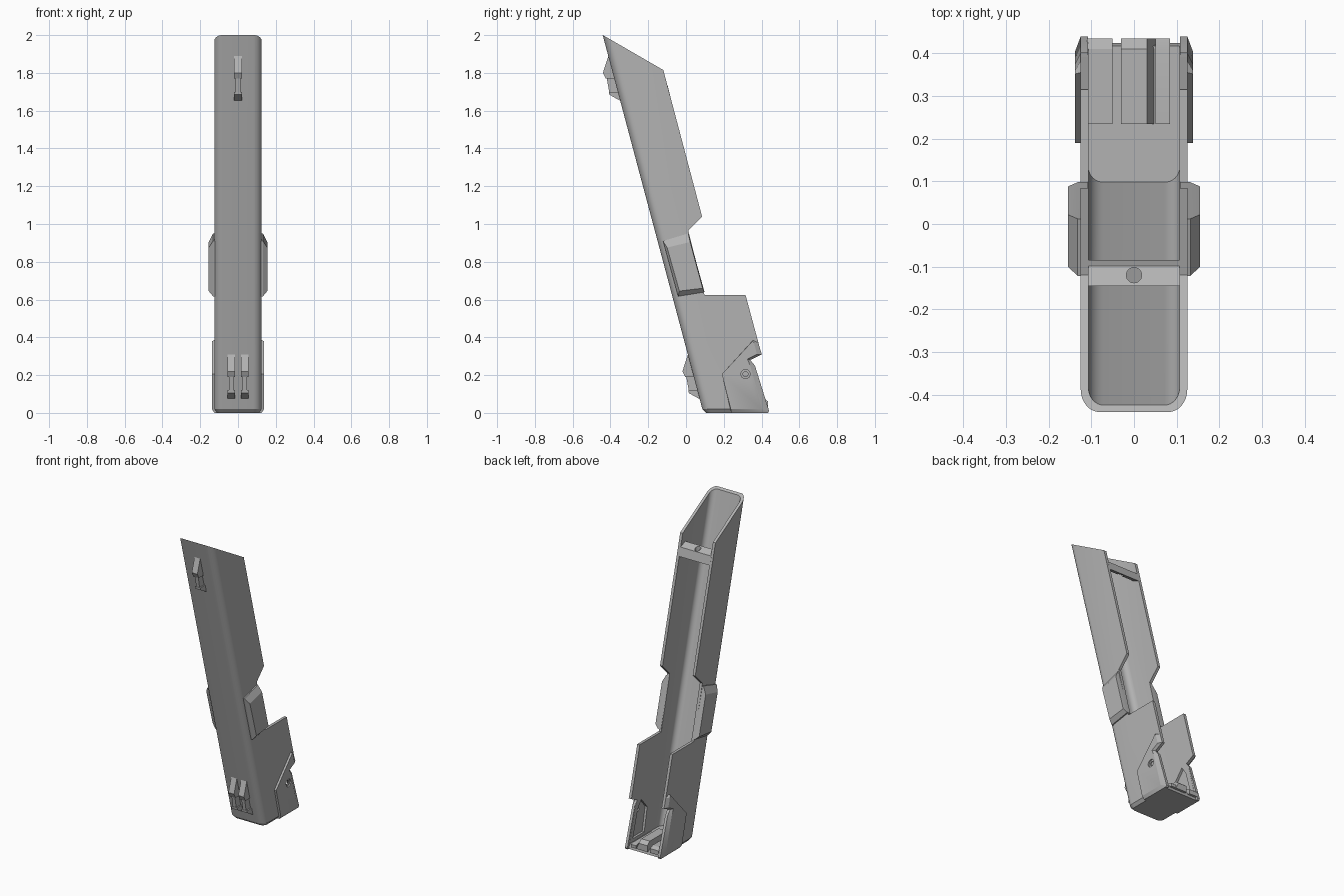
import bpy, bmesh, math

old = bpy.data.objects.get("Cube")
if old:
    bpy.data.objects.remove(old, do_unlink=True)

grey = bpy.data.materials.new("plain_grey")
grey.use_nodes = True
COLOUR = (0.45, 0.45, 0.45, 1)
grey.diffuse_color = COLOUR
grey.node_tree.nodes["Principled BSDF"].inputs["Base Color"].default_value = COLOUR

LEAN = 0.2665      # backward run per unit of height
FRONT = 0.092      # front face position at the ground


def loft(name, rings):
    """Join rings of equal point count into a closed solid."""
    bm = bmesh.new()
    loops = [[bm.verts.new(p) for p in ring] for ring in rings]
    n = len(loops[0])
    for a, b in zip(loops, loops[1:]):
        for i in range(n):
            j = (i + 1) % n
            bm.faces.new((a[i], a[j], b[j], b[i]))
    bm.faces.new(loops[0][::-1])
    bm.faces.new(loops[-1])
    bmesh.ops.recalc_face_normals(bm, faces=bm.faces[:])
    mesh = bpy.data.meshes.new(name)
    bm.to_mesh(mesh)
    bm.free()
    obj = bpy.data.objects.new(name, mesh)
    mesh.materials.append(grey)
    bpy.context.collection.objects.link(obj)
    return obj


def slab(name, layers):
    """Side profiles (y, z) stacked at given x positions."""
    return loft(name, [[(x, y, z) for y, z in prof] for x, prof in layers])


def section(z, half, front, radius):
    """Horizontal slice with rounded front corners, sheared with the lean."""
    y0 = FRONT - LEAN * z + front
    right = []
    for k in range(9):
        a = math.pi / 2 * k / 8
        right.append((half - radius + radius * math.sin(a),
                      y0 + radius - radius * math.cos(a), z))
    right.append((half, y0 + 0.9, z))
    return right + [(-x, y, z) for x, y, z in reversed(right)]


def cut(obj, tool, mode="DIFFERENCE"):
    tool.hide_render = True
    mod = obj.modifiers.new("cut", "BOOLEAN")
    mod.object, mod.operation, mod.solver = tool, mode, "EXACT"
    bpy.context.view_layer.objects.active = obj
    bpy.ops.object.modifier_apply(modifier=mod.name)
    bpy.data.objects.remove(tool, do_unlink=True)


def rod(name, radius, start, end):
    """Round rod running along x or z."""
    axis = 0 if start[0] != end[0] else 2
    rings = []
    for c in (start, end):
        ring = []
        for k in range(24):
            u, v = radius * math.cos(k * math.pi / 12), radius * math.sin(k * math.pi / 12)
            ring.append((c[0], c[1] + u, c[2] + v) if axis == 0 else (c[0] + u, c[1] + v, c[2]))
        rings.append(ring)
    return loft(name, rings)


# Channel body: rounded leaning prism trimmed to the side outline, then hollowed
body = loft("channel_body", [section(0, 0.11, 0.015, 0.03),
                             section(0.02, 0.125, 0, 0.045),
                             section(2.1, 0.125, 0, 0.045)])
outline = [(-0.44, 2.0), (-0.12, 1.815), (0.085, 1.04), (0.012, 0.965),
           (0.098, 0.625), (0.315, 0.625), (0.40, 0.31), (0.34, 0.28),
           (0.362, 0.25), (0.425, 0), (0.0, -0.0001), (-0.6, 2.0)]
cut(body, slab("outline_tool", [(-0.5, outline), (0.5, outline)]), "INTERSECT")
cut(body, loft("cavity_tool", [section(0.03, 0.107, 0.014, 0.035),
                               section(2.2, 0.107, 0.014, 0.035)]))

# Raised lower side panels with chamfered back and bottom edges
panel_in = [(0.19, 0.205), (0.355, 0.385), (0.382, 0.37), (0.402, 0.31), (0.34, 0.28),
            (0.365, 0.25), (0.44, 0.01), (0.435, 0), (0.24, 0)]
panel_out = [(0.19, 0.205), (0.352, 0.38), (0.36, 0.37), (0.376, 0.31), (0.325, 0.285),
             (0.34, 0.25), (0.405, 0.02), (0.40, 0.02), (0.237, 0.02)]
pocket = [(0.24, 0.2), (0.30, 0.27), (0.335, 0.22), (0.385, 0.05), (0.27, 0.05)]
# Side grip pads
pad_in = [(-0.122, 0.91), (0.012, 0.95), (0.098, 0.64), (-0.042, 0.617)]
pad_out = [(-0.10, 0.875), (0.022, 0.905), (0.088, 0.66), (-0.035, 0.645)]

parts = [body]
for side, label in ((1, "left"), (-1, "right")):
    panel = slab(label + "_lower_panel", [(side * 0.108, panel_in), (side * 0.125, panel_in),
                                          (side * 0.138, panel_out)])
    for target in (body, panel):
        cut(target, slab("pocket_tool", [(side * 0.09, pocket), (side * 0.122, pocket)]))
    if side == 1:
        # Countersunk screw hole on one side
        cut(panel, rod("counterbore_tool", 0.024, (0.13, 0.315, 0.205), (0.15, 0.315, 0.205)))
        for target in (panel, body):
            cut(target, rod("hole_tool", 0.013, (0.09, 0.315, 0.205), (0.15, 0.315, 0.205)))
    pad = slab(label + "_grip_pad", [(side * 0.109, pad_in), (side * 0.132, pad_in),
                                     (side * 0.155, pad_out)])
    parts += [panel, pad]

# Cross bar joining the walls near the top, with a drilled hole
bar_profile = [(-0.145, 1.755), (-0.098, 1.735), (-0.084, 1.68), (-0.13, 1.70)]
bar = slab("cross_bar", [(-0.112, bar_profile), (0.112, bar_profile)])
cut(bar, rod("bar_hole_tool", 0.018, (0, -0.12, 1.6), (0, -0.12, 1.8)))
parts.append(bar)

# Belt hooks on the front: tapered tooth, slim neck and lower foot
tooth = [(-0.40, 1.89), (-0.411, 1.89), (-0.44, 1.80), (-0.425, 1.77), (-0.37, 1.77)]
neck = [(-0.37, 1.78), (-0.421, 1.78), (-0.405, 1.69), (-0.345, 1.69)]
foot = [(-0.35, 1.70), (-0.408, 1.70), (-0.406, 1.685), (-0.353, 1.655), (-0.34, 1.655)]


def hook(name, x, drop):
    for label, prof, half in (("tooth", tooth, 0.02), ("neck", neck, 0.012), ("foot", foot, 0.02)):
        moved = [(y + drop * LEAN, z - drop) for y, z in prof]
        parts.append(slab(name + "_" + label, [(x - half, moved), (x + half, moved)]))


hook("upper_hook", 0, 0)
hook("lower_left_hook", 0.035, 1.58)
hook("lower_right_hook", -0.035, 1.58)


# Floor ridges inside the base
def ridge(name, base, top, height):
    rings = []
    for y, h in ((0.235, height), (0.41, height), (0.435, height * 0.6)):
        rings.append([(base[0], y, 0.02), (base[1], y, 0.02),
                      (top[1], y, 0.03 + h), (top[0], y, 0.03 + h)])
    parts.append(loft(name, rings))


ridge("centre_ridge", (-0.03, 0.05), (-0.03, 0.03), 0.05)
ridge("right_floor_step", (-0.11, -0.05), (-0.11, -0.05), 0.03)
ridge("left_floor_step", (0.05, 0.085), (0.05, 0.085), 0.015)

# Smooth the rounded corners, keep the other edges crisp
bpy.ops.object.select_all(action="DESELECT")
for part in parts:
    part.select_set(True)
bpy.context.view_layer.objects.active = body
bpy.ops.object.shade_smooth_by_angle(angle=math.radians(25))
